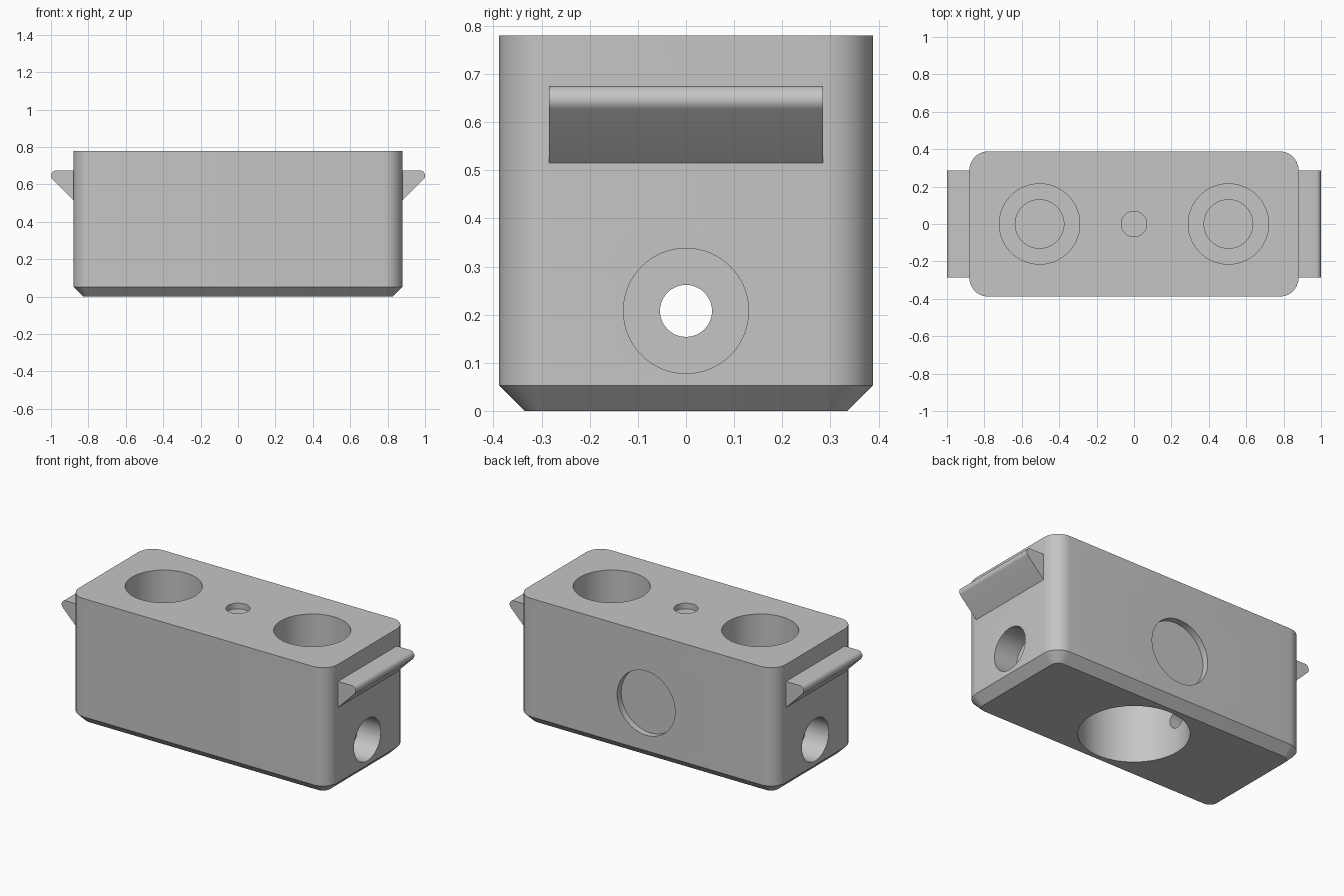
import bpy, bmesh, math
from mathutils import Matrix

cube = bpy.data.objects.get("Cube")
if cube:
    bpy.data.objects.remove(cube, do_unlink=True)

grey = bpy.data.materials.new("light grey")
grey.use_nodes = True
COLOUR = (0.56, 0.56, 0.56, 1)
grey.diffuse_color = COLOUR
grey.node_tree.nodes["Principled BSDF"].inputs["Base Color"].default_value = COLOUR


def loft(name, rings):
    """Closed solid skinned through rings of equal point count."""
    bm = bmesh.new()
    loops = [[bm.verts.new(p) for p in ring] for ring in rings]
    n = len(loops[0])
    for a, b in zip(loops, loops[1:]):
        for i in range(n):
            j = (i + 1) % n
            bm.faces.new((a[i], a[j], b[j], b[i]))
    bm.faces.new(loops[0][::-1])
    bm.faces.new(loops[-1])
    bmesh.ops.recalc_face_normals(bm, faces=bm.faces)
    mesh = bpy.data.meshes.new(name)
    bm.to_mesh(mesh)
    bm.free()
    obj = bpy.data.objects.new(name, mesh)
    bpy.context.collection.objects.link(obj)
    mesh.materials.append(grey)
    return obj


def rounded_rect(hx, hy, r, z, steps=10):
    pts = []
    for k, (sx, sy) in enumerate([(1, 1), (-1, 1), (-1, -1), (1, -1)]):
        for i in range(steps + 1):
            t = (k + i / steps) * math.pi / 2
            pts.append((sx * (hx - r) + r * math.cos(t), sy * (hy - r) + r * math.sin(t), z))
    return pts


def bore(target, radius, start, end, axis="Z", at=(0, 0, 0), sides=64):
    """Cut a round hole between two positions along an axis."""
    turn = {"Z": Matrix(), "X": Matrix.Rotation(math.pi / 2, 4, "Y"),
            "Y": Matrix.Rotation(-math.pi / 2, 4, "X")}[axis]
    bm = bmesh.new()
    bmesh.ops.create_cone(bm, cap_ends=True, segments=sides, radius1=radius, radius2=radius,
                          depth=abs(end - start), matrix=turn)
    mid = [c for c in at]
    mid["XYZ".index(axis)] = (start + end) / 2
    bmesh.ops.translate(bm, verts=bm.verts, vec=mid)
    mesh = bpy.data.meshes.new("cutter")
    bm.to_mesh(mesh)
    bm.free()
    mesh.materials.append(grey)
    cutter = bpy.data.objects.new("cutter", mesh)
    cutter.hide_render = True
    bpy.context.collection.objects.link(cutter)
    bpy.context.view_layer.objects.active = target
    mod = target.modifiers.new("bore", "BOOLEAN")
    mod.operation, mod.solver, mod.object = "DIFFERENCE", "EXACT", cutter
    bpy.ops.object.modifier_apply(modifier=mod.name)
    bpy.data.objects.remove(cutter, do_unlink=True)


# Block with rounded corners and a chamfered base
HX, HY, HEIGHT, CHAMFER, CORNER = 0.88, 0.388, 0.78, 0.053, 0.1
body = loft("body", [
    rounded_rect(HX - CHAMFER, HY - CHAMFER, CORNER - CHAMFER, 0),
    rounded_rect(HX, HY, CORNER, CHAMFER),
    rounded_rect(HX, HY, CORNER, HEIGHT)])

# Base pocket, small top recess and round back recess
bore(body, 0.305, -0.1, 0.40)
bore(body, 0.068, HEIGHT - 0.035, 1, sides=48)
bore(body, 0.197, HY - 0.04, 0.5, "Y", (0, 0, 0.345))

# Stepped top bores and side counterbores
SIDE_Z = 0.208
for s in (-1, 1):
    bore(body, 0.215, 0.46, 1, at=(s * 0.505, 0, 0))
    bore(body, 0.13, 0.1, 0.5, at=(s * 0.505, 0, 0))
    bore(body, 0.13, s * (HX - 0.155), s * 1.1, "X", (0, 0, SIDE_Z))

# Cable passage running the full length
bore(body, 0.054, -1.2, 1.2, "X", (0, 0, SIDE_Z), sides=48)

# Wedge grips with rounded tips on both ends
parts = [body]
TIP = 0.028
arc = [math.radians(-45 + 135 * i / 10) for i in range(11)]
profile = [(HX - 0.01, 0.505), (HX, 0.515)]
profile += [(1 - TIP + TIP * math.cos(t), 0.647 + TIP * math.sin(t)) for t in arc]
profile += [(HX - 0.01, 0.675)]
for s, side in ((1, "left"), (-1, "right")):
    parts.append(loft(side + "_grip", [[(s * x, y, z) for x, z in profile] for y in (-0.285, 0.285)]))

# Smooth curved walls, keep edges sharp
bpy.ops.object.select_all(action="DESELECT")
for part in parts:
    part.select_set(True)
bpy.context.view_layer.objects.active = body
bpy.ops.object.shade_smooth_by_angle(angle=math.radians(30))
